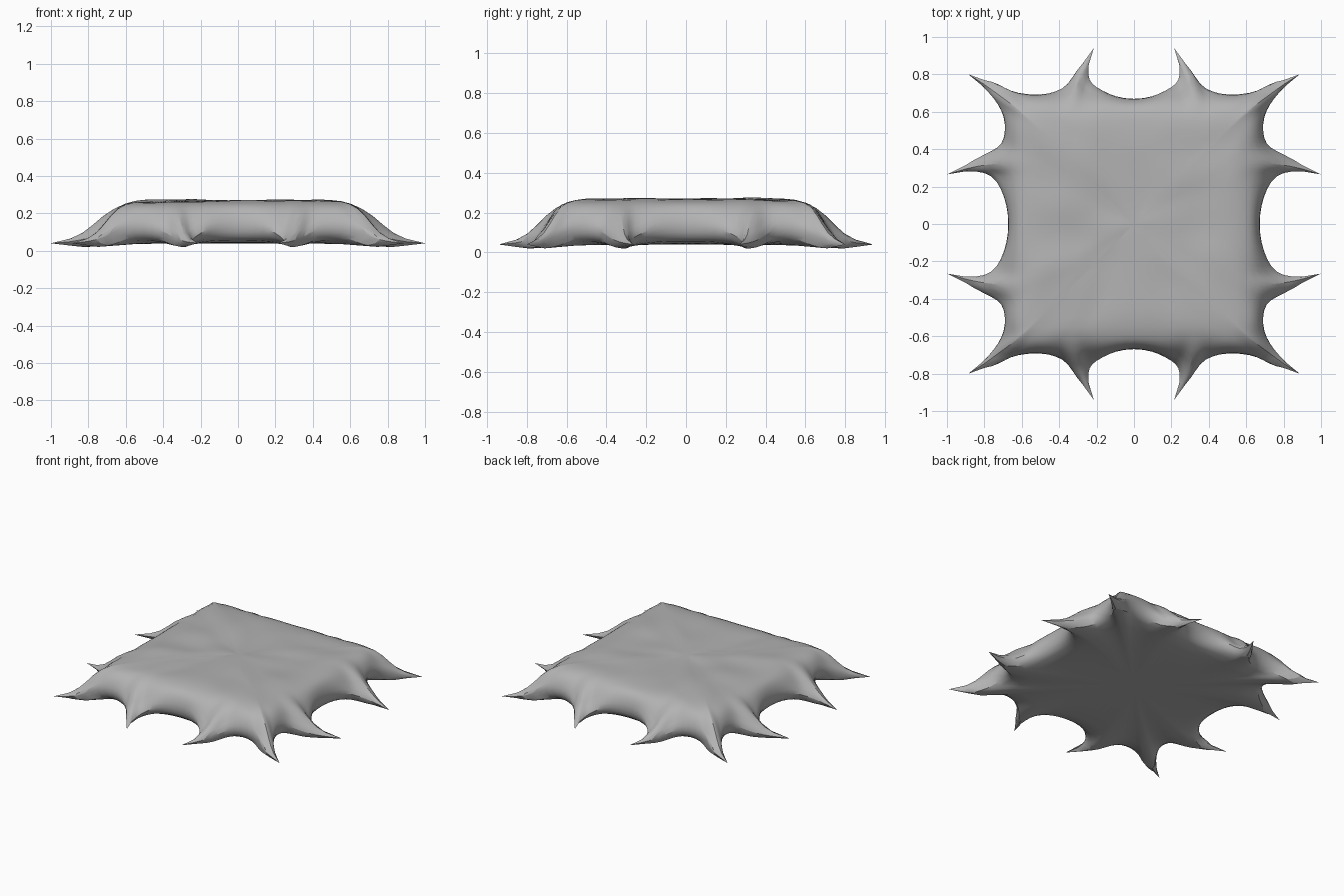
import bpy
import bmesh
from mathutils import Vector, noise

if "Cube" in bpy.data.objects:
    bpy.data.objects.remove(bpy.data.objects["Cube"])

SH = 0.60  # half width of the flat top
# Quarter outline: x, y, position along the shoulder edge, spike amount
SIDE = [(.675, 0, 0, 0), (.685, .1, .1, 0), (.72, .19, .19, .2), (.775, .265, .26, .6),
        (.88, .285, .29, .85), (1.0, .265, .335, 1), (.89, .34, .37, .85),
        (.78, .385, .40, .6), (.71, .425, .44, .2), (.695, .5, .49, 0),
        (.70, .58, .53, .1), (.74, .66, .56, .5), (.80, .735, .59, .8)]
END = [(.79, .785, .59, .8), (.72, .74, .56, .5), (.64, .705, .53, .1), (.5, .695, .49, 0),
       (.41, .715, .44, .2), (.34, .76, .40, .6), (.295, .85, .37, .85),
       (.215, .94, .335, 1), (.24, .82, .29, .85), (.22, .765, .26, .6),
       (.17, .725, .19, .2), (.1, .685, .1, 0), (0, .67, 0, 0)]
# Section levels from underside to shoulder: wall (t, z) and spike (t, z)
WALL = [(.75, .04), (.25, .07), (0, .13), (.2, .19), (.5, .23), (1, .255)]
SPIKE = [(.85, .04), (.38, .005), (0, .04), (.38, .078), (.66, .19), (1, .26)]


def mix(a, b, f):
    return a + (b - a) * f


# Full outline, mirrored from one quarter
quarter = [(Vector((x, y)), Vector((SH, a)), s) for x, y, a, s in SIDE]
quarter.append((Vector((.885, .80)), Vector((SH, SH)), 1))
quarter += [(Vector((x, y)), Vector((a, SH)), s) for x, y, a, s in END]


def flip(points, sx, sy):
    m = Vector((sx, sy))
    return [(p * m, q * m, s) for p, q, s in points]


loop = (quarter[:-1] + flip(quarter[:0:-1], -1, 1)
        + flip(quarter[:-1], -1, -1) + flip(quarter[:0:-1], 1, -1))
n = len(loop)

bm = bmesh.new()
crease = bm.verts.layers.float.new("crease_vert")


def bridge(a, b):
    for i in range(n):
        j = (i + 1) % n
        bm.faces.new((a[i], a[j], b[j], b[i]))


# Underside, rim and spike levels
rings = []
for k in range(6):
    ring = []
    for p, q, s in loop:
        t, z = mix(WALL[k][0], SPIKE[k][0], s), mix(WALL[k][1], SPIKE[k][1], s)
        x, y = p.lerp(q, t)
        # ease the coordinate across each spike so the tips hook
        if abs(q.x) > abs(q.y):
            y = mix(p.y, q.y, t ** .5)
        elif abs(q.y) > abs(q.x):
            x = mix(p.x, q.x, t ** .5)
        v = bm.verts.new((x, y, z))
        if k == 2 and s == 1:
            v[crease] = 1.0
        ring.append(v)
    rings.append(ring)

# Lumpy top, closing in towards the centre
for f in (.84, .67, .5, .33, .16):
    ring = []
    for p, q, s in loop:
        x, y = q * f
        lump = noise.noise(Vector((x * 6, y * 6, 1.3)))
        ring.append(bm.verts.new((x, y, .268 + .014 * lump)))
    rings.append(ring)
for a, b in zip(rings, rings[1:]):
    bridge(a, b)
top = bm.verts.new((0, 0, .268))
base = bm.verts.new((0, 0, .04))
for i in range(n):
    j = (i + 1) % n
    bm.faces.new((rings[-1][i], rings[-1][j], top))
    bm.faces.new((rings[0][j], rings[0][i], base))
bmesh.ops.recalc_face_normals(bm, faces=bm.faces)

mesh = bpy.data.meshes.new("spiked_hide")
bm.to_mesh(mesh)
bm.free()
hide = bpy.data.objects.new("spiked_hide", mesh)
bpy.context.collection.objects.link(hide)

grey = bpy.data.materials.new("plain_grey")
grey.diffuse_color = (.45, .45, .45, 1)
grey.use_nodes = True
grey.node_tree.nodes["Principled BSDF"].inputs["Base Color"].default_value = grey.diffuse_color
mesh.materials.append(grey)

# Soft rounded surface with sharp spike tips
sub = hide.modifiers.new("soften", 'SUBSURF')
sub.levels = sub.render_levels = 1
bpy.context.view_layer.objects.active = hide
hide.select_set(True)
bpy.ops.object.shade_smooth_by_angle(angle=.9)
